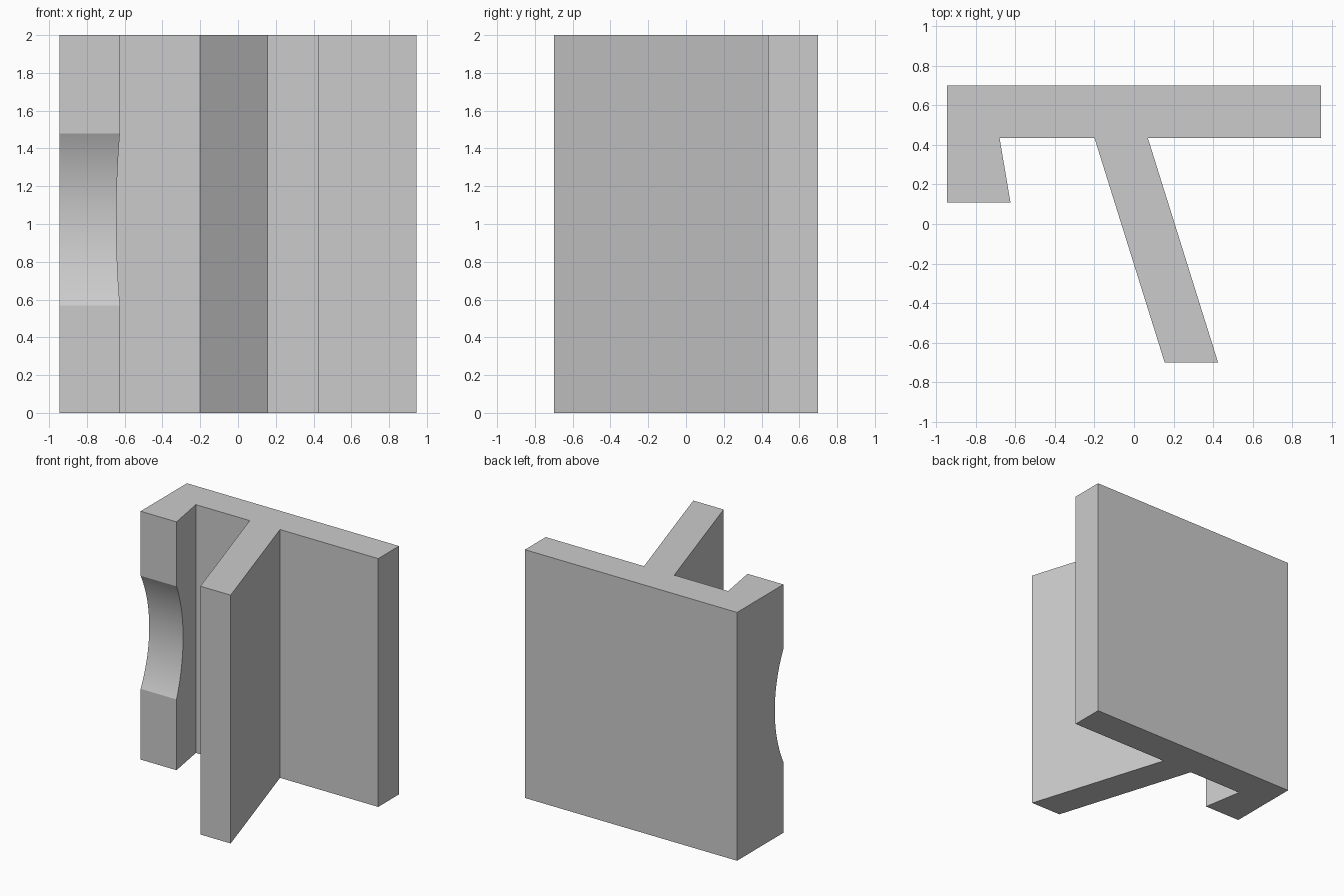
import bpy
import bmesh
import math
from mathutils import Matrix

cube = bpy.data.objects.get("Cube")
if cube:
    bpy.data.objects.remove(cube, do_unlink=True)

HEIGHT = 2.0

# Single plain material
grey = bpy.data.materials.new("plain grey")
grey.use_nodes = True
grey.diffuse_color = (0.6, 0.6, 0.6, 1)
grey.node_tree.nodes["Principled BSDF"].inputs["Base Color"].default_value = (0.6, 0.6, 0.6, 1)


def make_object(name, bm):
    bmesh.ops.recalc_face_normals(bm, faces=bm.faces)
    mesh = bpy.data.meshes.new(name)
    bm.to_mesh(mesh)
    bm.free()
    mesh.materials.append(grey)
    obj = bpy.data.objects.new(name, mesh)
    bpy.context.collection.objects.link(obj)
    return obj


# Bracket: back plate, slanted fin and hooked lip as one extruded profile
profile = [(-0.945, 0.70), (-0.945, 0.11), (-0.625, 0.11), (-0.68, 0.435),
           (-0.20, 0.435), (0.155, -0.70), (0.425, -0.70), (0.07, 0.435),
           (0.945, 0.435), (0.945, 0.70)]
bm = bmesh.new()
base = bm.faces.new([bm.verts.new((x, y, 0)) for x, y in profile])
top = bmesh.ops.extrude_face_region(bm, geom=[base])["geom"]
bmesh.ops.translate(bm, vec=(0, 0, HEIGHT),
                    verts=[v for v in top if isinstance(v, bmesh.types.BMVert)])
bracket = make_object("bracket", bm)

# Shallow round scoop across the front of the lip
bm = bmesh.new()
bmesh.ops.create_cone(bm, cap_ends=True, segments=128, radius1=1, radius2=1, depth=0.6,
                      matrix=Matrix.Translation((-0.85, -0.78, 1.025))
                      @ Matrix.Rotation(math.pi / 2, 4, "Y"))
cutter = make_object("scoop_cutter", bm)
cutter.hide_render = True

# Keep the cutter clear of the fin
scoop = bracket.modifiers.new("scoop", "BOOLEAN")
scoop.operation = "DIFFERENCE"
scoop.solver = "EXACT"
scoop.object = cutter

bpy.ops.object.select_all(action="DESELECT")
bracket.select_set(True)
bpy.context.view_layer.objects.active = bracket
bpy.ops.object.modifier_apply(modifier=scoop.name)
bpy.data.objects.remove(cutter, do_unlink=True)

# Smooth scoop, crisp corners
bpy.ops.object.shade_smooth_by_angle(angle=math.radians(15))
